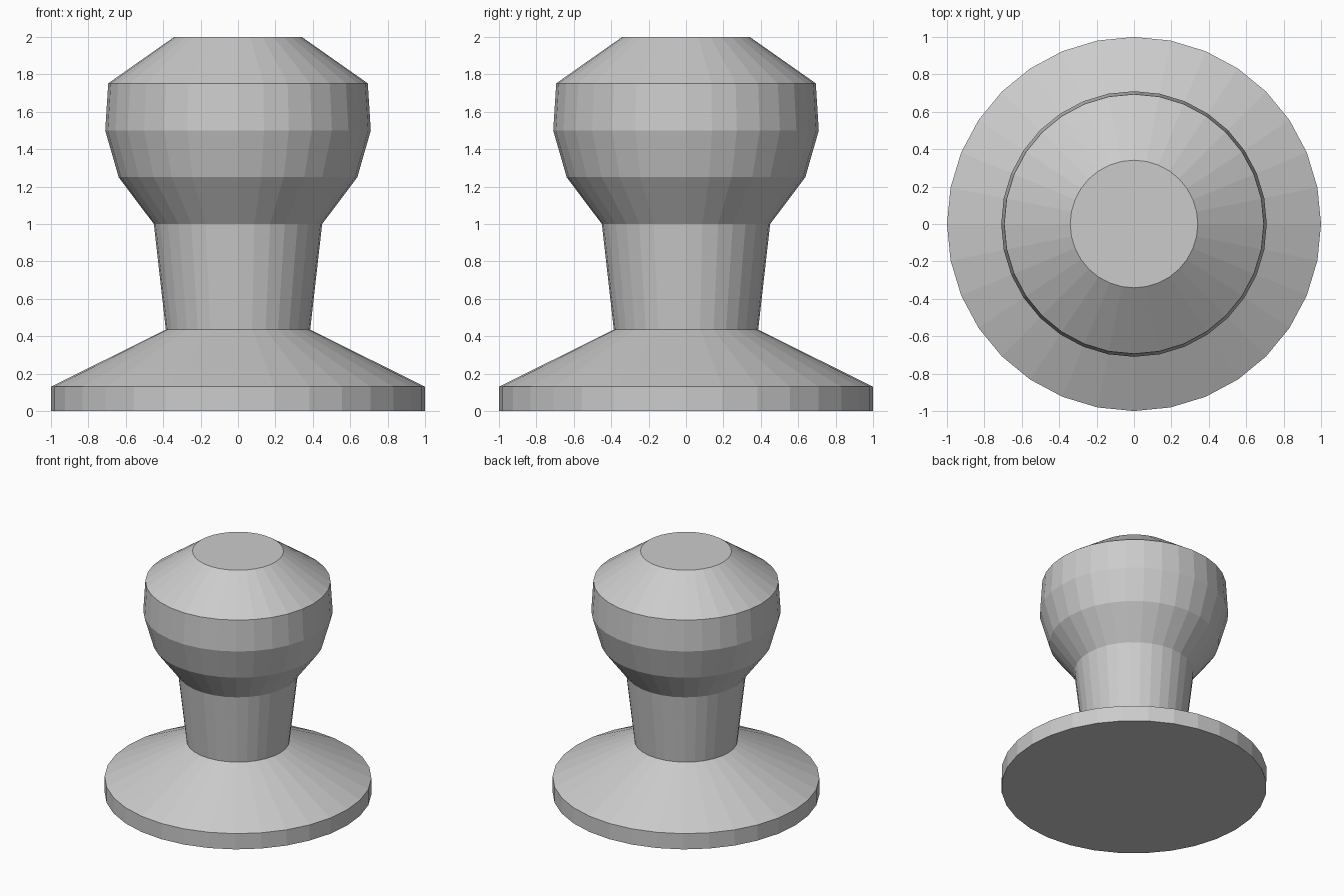
import bpy, bmesh
from math import cos, sin, tau

if "Cube" in bpy.data.objects:
    bpy.data.objects.remove(bpy.data.objects["Cube"])

SIDES = 32


def lathe(name, profile):
    """Revolve (radius, z) points around z into a closed, flat-shaded solid."""
    bm = bmesh.new()
    rings = [[bm.verts.new((r * cos(tau * i / SIDES), r * sin(tau * i / SIDES), z))
              for i in range(SIDES)] for r, z in profile]
    for low, high in zip(rings, rings[1:]):
        for i in range(SIDES):
            j = (i + 1) % SIDES
            bm.faces.new((low[i], low[j], high[j], high[i]))
    # Flat caps
    bm.faces.new(rings[0][::-1])
    bm.faces.new(rings[-1])
    mesh = bpy.data.meshes.new(name)
    bm.to_mesh(mesh)
    bm.free()
    obj = bpy.data.objects.new(name, mesh)
    bpy.context.collection.objects.link(obj)
    return obj


# One continuous turned piece: base disc, sloped foot, neck, rounded head, flat top
lathe("turned_knob", [
    (1.0, 0.0), (1.0, 0.13),
    (0.386, 0.435),
    (0.45, 1.0),
    (0.638, 1.25), (0.71, 1.5), (0.694, 1.752),
    (0.341, 2.0),
])
